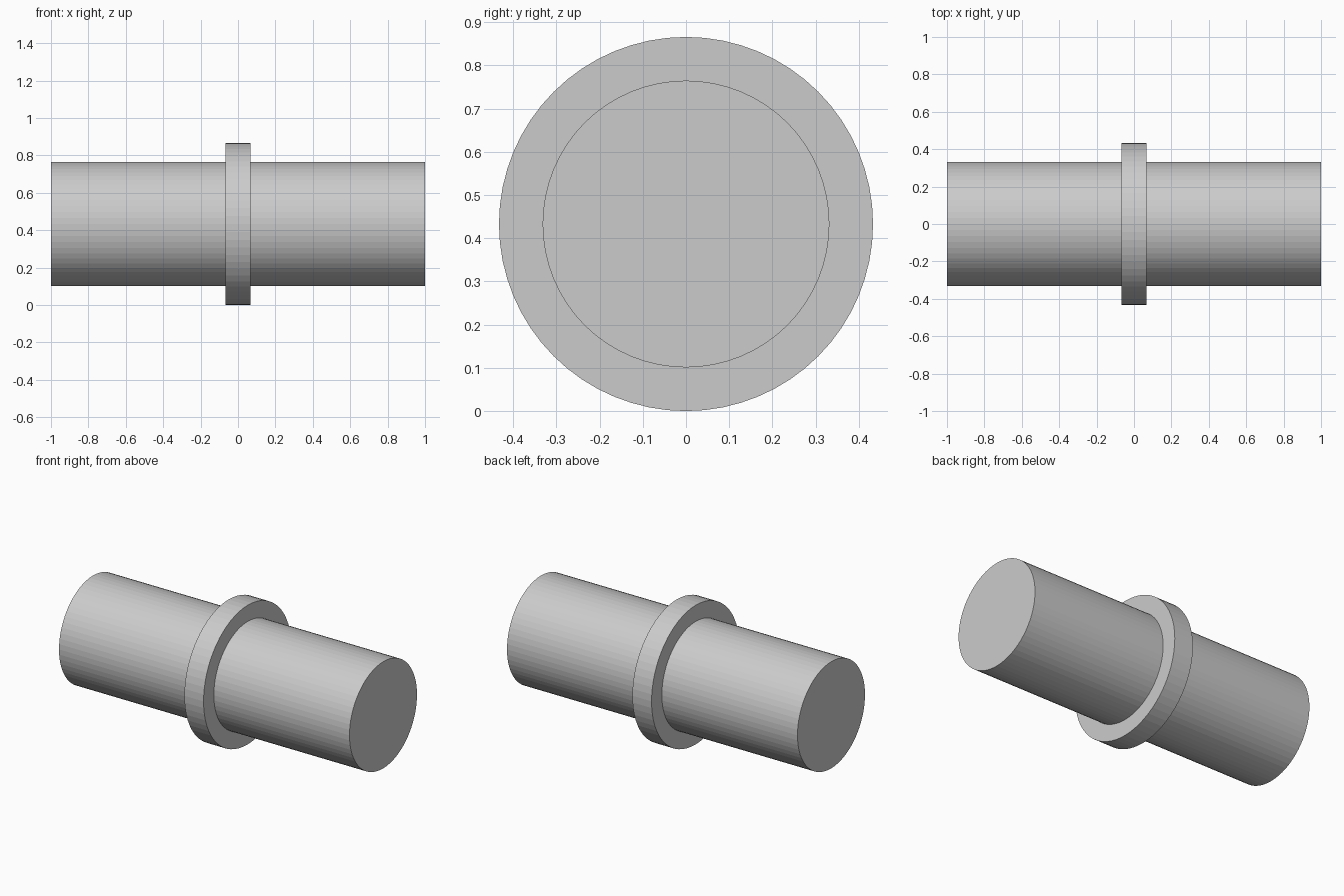
import bpy, bmesh
from math import cos, sin, tau

if "Cube" in bpy.data.objects:
    bpy.data.objects.remove(bpy.data.objects["Cube"])

SIDES = 64
SHAFT_R, COLLAR_R, COLLAR_HALF = 0.332, 0.433, 0.066

# Half profile along x: (position, radius)
profile = [(-1, SHAFT_R), (-COLLAR_HALF, SHAFT_R), (-COLLAR_HALF, COLLAR_R),
           (COLLAR_HALF, COLLAR_R), (COLLAR_HALF, SHAFT_R), (1, SHAFT_R)]

# Shaft with raised middle collar, turned as one closed solid
bm = bmesh.new()
rings = [[bm.verts.new((x, r * cos(tau * i / SIDES), r * sin(tau * i / SIDES)))
          for i in range(SIDES)] for x, r in profile]
for a, b in zip(rings, rings[1:]):
    for i in range(SIDES):
        j = (i + 1) % SIDES
        bm.faces.new((a[i], a[j], b[j], b[i]))

# Flat end caps
bm.faces.new(rings[0])
bm.faces.new(rings[-1])
bmesh.ops.recalc_face_normals(bm, faces=bm.faces)

mesh = bpy.data.meshes.new("collared_shaft")
bm.to_mesh(mesh)
bm.free()
shaft = bpy.data.objects.new("collared_shaft", mesh)
shaft.location.z = COLLAR_R
bpy.context.collection.objects.link(shaft)
